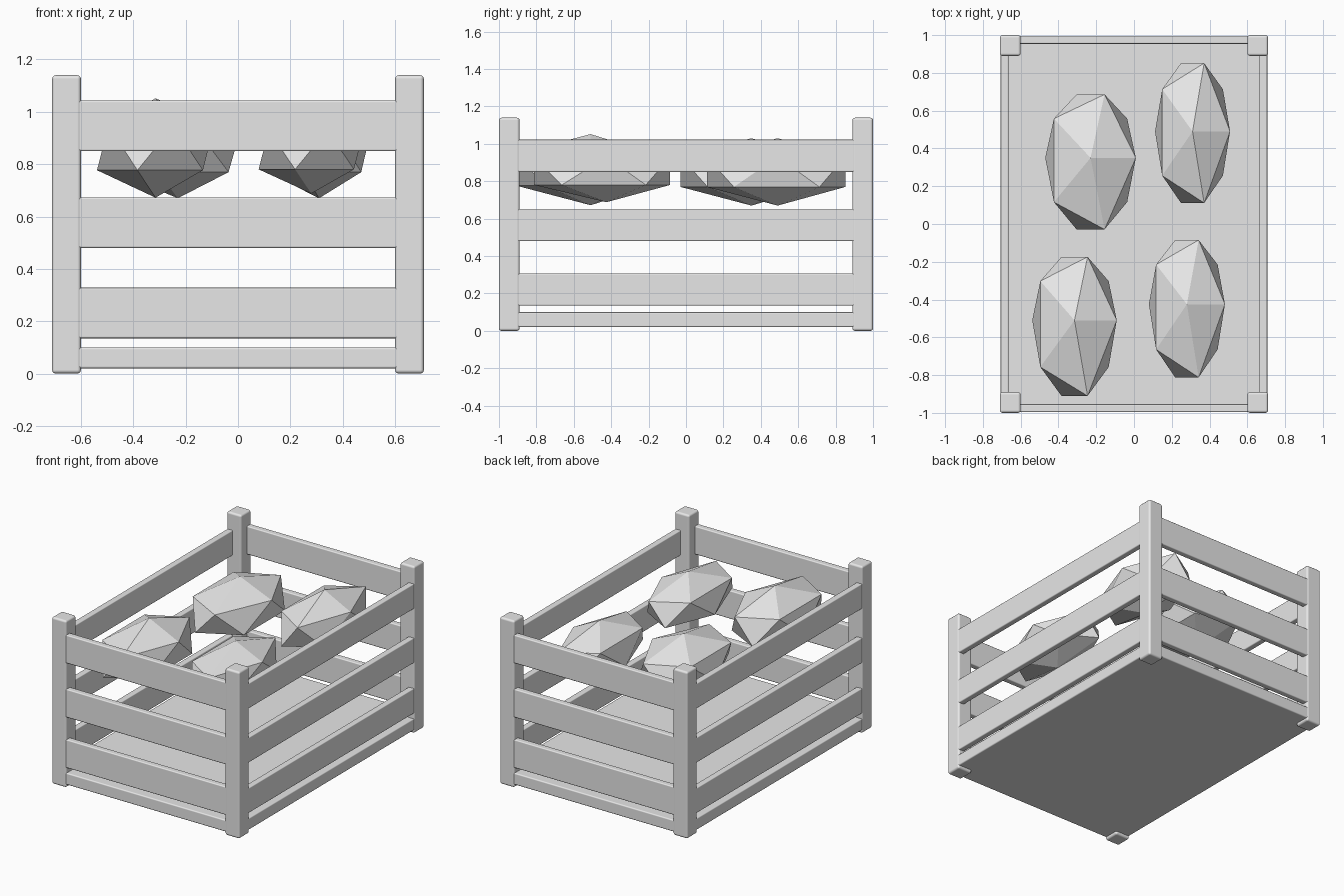
import bpy
import math

if "Cube" in bpy.data.objects:
    bpy.data.objects.remove(bpy.data.objects["Cube"], do_unlink=True)

grey = bpy.data.materials.new("plain grey")
grey.use_nodes = True
grey.diffuse_color = (0.8, 0.8, 0.8, 1)
grey.node_tree.nodes["Principled BSDF"].inputs["Base Color"].default_value = (0.8, 0.8, 0.8, 1)

HALF_X, HALF_Y = 0.71, 1.0   # crate footprint
POST = 0.11                  # post width
SLAT = 0.042                 # slat thickness
INSET = 0.004                # slats sit just behind the post faces


def board(name, low, high, bevel):
    """Box between two corners, with softly rounded edges."""
    bpy.ops.mesh.primitive_cube_add(size=1, location=[(a + b) / 2 for a, b in zip(low, high)])
    ob = bpy.context.object
    ob.name = name
    ob.scale = [b - a for a, b in zip(low, high)]
    bpy.ops.object.transform_apply(location=False, rotation=False, scale=True)
    ob.data.materials.append(grey)
    bpy.ops.object.shade_smooth_by_angle(angle=math.radians(40))
    mod = ob.modifiers.new("rounded edges", 'BEVEL')
    mod.width = bevel
    mod.segments = 3
    mod.harden_normals = True
    return ob


# Floor of the crate
board("crate_floor", (INSET - HALF_X, INSET - HALF_Y, 0.02),
      (HALF_X - INSET, HALF_Y - INSET, 0.10), 0.008)

# Corner posts
for sx, x_name in ((1, "left"), (-1, "right")):
    for sy, y_name in ((-1, "front"), (1, "back")):
        cx, cy = sx * (HALF_X - POST / 2), sy * (HALF_Y - POST / 2)
        board(f"{y_name}_{x_name}_post", (cx - POST / 2, cy - POST / 2, 0),
              (cx + POST / 2, cy + POST / 2, 1.14), 0.014)

# Three slats on every side, their ends let into the posts
end_x, end_y = HALF_X - POST + 0.03, HALF_Y - POST + 0.03
for level, z in (("lower", 0.135), ("middle", 0.48), ("upper", 0.85)):
    for s, y_name, x_name in ((-1, "front", "right"), (1, "back", "left")):
        y = s * (HALF_Y - INSET - SLAT / 2)
        board(f"{y_name}_{level}_slat", (-end_x, y - SLAT / 2, z),
              (end_x, y + SLAT / 2, z + 0.193), 0.007)
        x = s * (HALF_X - INSET - SLAT / 2)
        board(f"{x_name}_{level}_slat", (x - SLAT / 2, -end_y, z),
              (x + SLAT / 2, end_y, z + 0.172), 0.007)


def lump(name, centre, rx, ry_back, ry_front, rz):
    """Faceted oval lump whose front and back ends differ in length."""
    bpy.ops.mesh.primitive_ico_sphere_add(subdivisions=1, radius=1, location=centre)
    ob = bpy.context.object
    ob.name = name
    for v in ob.data.vertices:
        v.co.x *= rx
        v.co.y *= ry_back if v.co.y > 0 else ry_front
        v.co.z *= rz
    ob.data.materials.append(grey)


# Four lumps lying in the upper part of the crate
lump("back_right_lump", (-0.23, 0.35, 0.85), 0.268, 0.395, 0.445, 0.18)
lump("back_left_lump", (0.31, 0.49, 0.85), 0.222, 0.425, 0.445, 0.18)
lump("front_right_lump", (-0.315, -0.51, 0.862), 0.25, 0.395, 0.47, 0.19)
lump("front_left_lump", (0.28, -0.425, 0.855), 0.225, 0.40, 0.455, 0.167)
